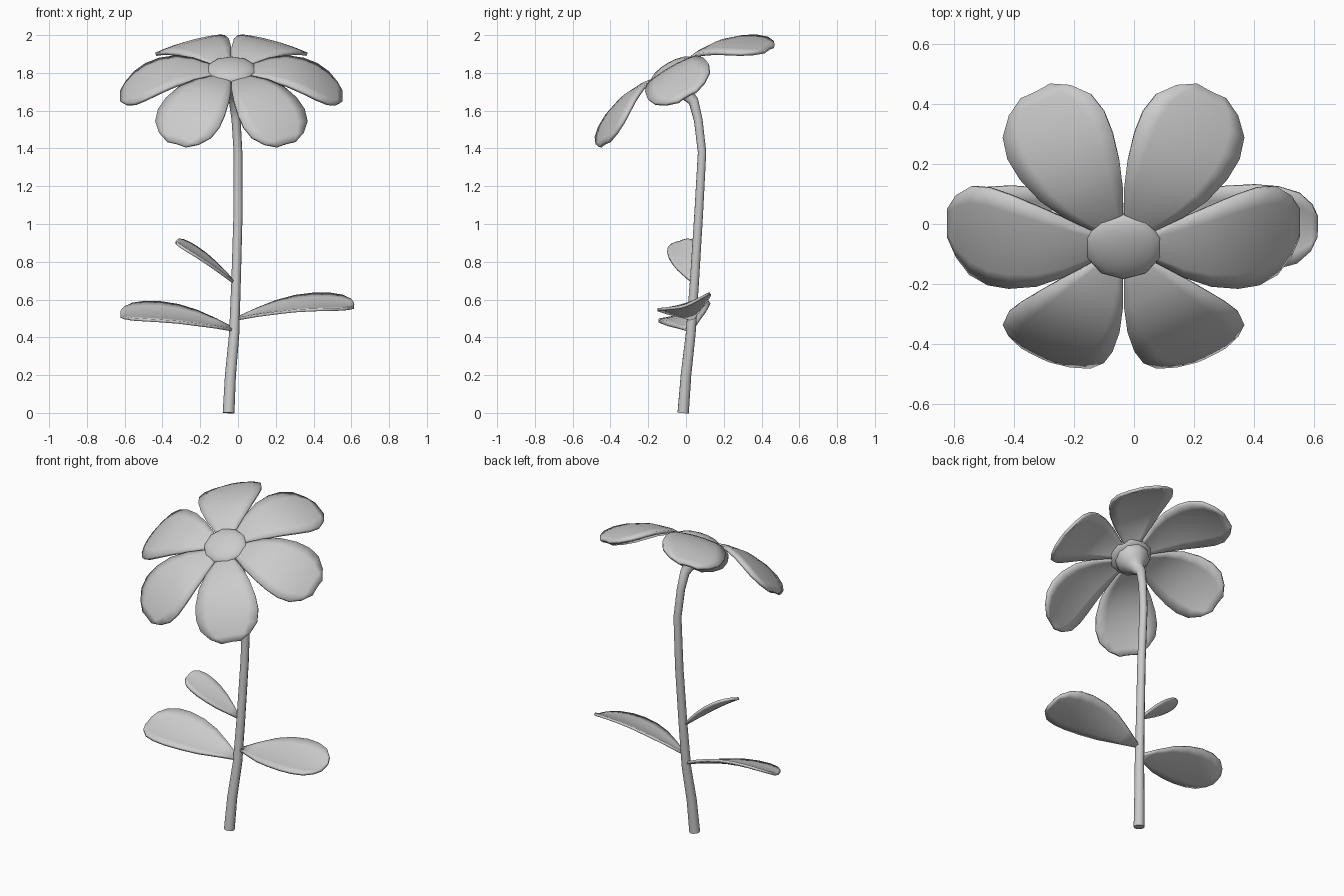
import bpy, bmesh, math
from mathutils import Matrix, Vector

if "Cube" in bpy.data.objects:
    bpy.data.objects.remove(bpy.data.objects["Cube"])

TILT = math.radians(30)
HEAD = Matrix.Translation((-0.035, -0.07, 1.805)) @ Matrix.Rotation(TILT, 4, 'X')


def smooth(obj, angle=40):
    bpy.ops.object.select_all(action='DESELECT')
    obj.select_set(True)
    bpy.context.view_layer.objects.active = obj
    bpy.ops.object.shade_smooth_by_angle(angle=math.radians(angle))


def blade(name, rows, cup, thick, matrix):
    """Thin curved blade along +X; rows are (distance, half width, height)."""
    bm = bmesh.new()
    n = 6
    grid = []
    for r, w, h in rows:
        line = []
        for i in range(n + 1):
            t = 2 * i / n - 1
            line.append(bm.verts.new((r, w * t, h + cup * t * t * w / 0.18)))
        grid.append(line)
    for a, b in zip(grid, grid[1:]):
        for i in range(n):
            bm.faces.new((a[i], b[i], b[i + 1], a[i + 1]))
    bm.normal_update()
    me = bpy.data.meshes.new(name)
    bm.to_mesh(me)
    bm.free()
    obj = bpy.data.objects.new(name, me)
    bpy.context.collection.objects.link(obj)
    obj.matrix_world = matrix
    smooth(obj)
    mod = obj.modifiers.new("thickness", 'SOLIDIFY')
    mod.thickness = thick
    mod.offset = 0
    return obj


# Six drooping petals around the tilted head
petal = [(0.05, 0.03, -0.005), (0.12, 0.065, 0.012), (0.20, 0.112, 0.022),
         (0.29, 0.152, 0.018), (0.38, 0.178, -0.01), (0.45, 0.185, -0.045),
         (0.51, 0.168, -0.085), (0.555, 0.118, -0.122), (0.583, 0.055, -0.148)]
for k in range(6):
    blade(f"petal_{k + 1}", petal, -0.015, 0.018,
          HEAD @ Matrix.Rotation(math.radians(60 * k), 4, 'Z'))

# Flattened centre disc
bpy.ops.mesh.primitive_uv_sphere_add(segments=10, ring_count=8, radius=1)
disc = bpy.context.object
disc.name = "flower_centre"
disc.matrix_world = HEAD @ Matrix.Translation((0, 0, 0.01)) @ Matrix.Diagonal((0.133, 0.125, 0.045, 1))
smooth(disc, 60)

# Stem flaring into the calyx under the petals
path = [((-0.05, -0.015, 0), 0.031), ((-0.04, 0.0, 0.2), 0.029),
        ((-0.02, 0.025, 0.42), 0.027), ((-0.01, 0.045, 0.7), 0.025),
        ((0.0, 0.067, 1.05), 0.024), ((0.0, 0.085, 1.38), 0.023),
        ((-0.01, 0.065, 1.55), 0.024), ((-0.02, 0.04, 1.65), 0.028)]
for depth, rad in ((0.12, 0.04), (0.085, 0.065), (0.05, 0.098), (0.015, 0.1)):
    path.append((tuple(HEAD @ Vector((0, 0, -depth))), rad))
cu = bpy.data.curves.new("stem", 'CURVE')
cu.dimensions = '3D'
cu.bevel_depth = 1
cu.bevel_resolution = 3
cu.use_fill_caps = True
sp = cu.splines.new('POLY')
sp.points.add(len(path) - 1)
for p, (co, rad) in zip(sp.points, path):
    p.co = (*co, 1)
    p.radius = rad
stem = bpy.data.objects.new("stem", cu)
bpy.context.collection.objects.link(stem)
bpy.ops.object.select_all(action='DESELECT')
stem.select_set(True)
bpy.context.view_layer.objects.active = stem
bpy.ops.object.convert(target='MESH')
smooth(bpy.context.object, 50)

# Leaves: broad rounded blades, back edge raised
leaf = [(0.0, 0.012, 0.0), (0.1, 0.062, 0.025), (0.2, 0.108, 0.045),
        (0.3, 0.135, 0.06), (0.4, 0.147, 0.066), (0.48, 0.143, 0.066),
        (0.55, 0.122, 0.062), (0.595, 0.08, 0.058), (0.615, 0.035, 0.055)]


def add_leaf(name, base, angle, roll, size, lift=0.0, width=1.0, cup=0.022):
    rows = [(r * size, w * size * width, h * size + lift * r) for r, w, h in leaf]
    m = (Matrix.Translation(base) @ Matrix.Rotation(math.radians(angle), 4, 'Z')
         @ Matrix.Rotation(math.radians(roll), 4, 'X'))
    blade(name, rows, cup, 0.015, m)


add_leaf("right_leaf", (0.0, 0.03, 0.5), -2, 17, 1.0, 0.02)
add_leaf("left_leaf", (-0.02, 0.025, 0.44), 180, -20, 0.98, 0.05)
add_leaf("small_leaf", (-0.02, 0.04, 0.69), 181, -18, 0.5, 0.32, 1.1)
